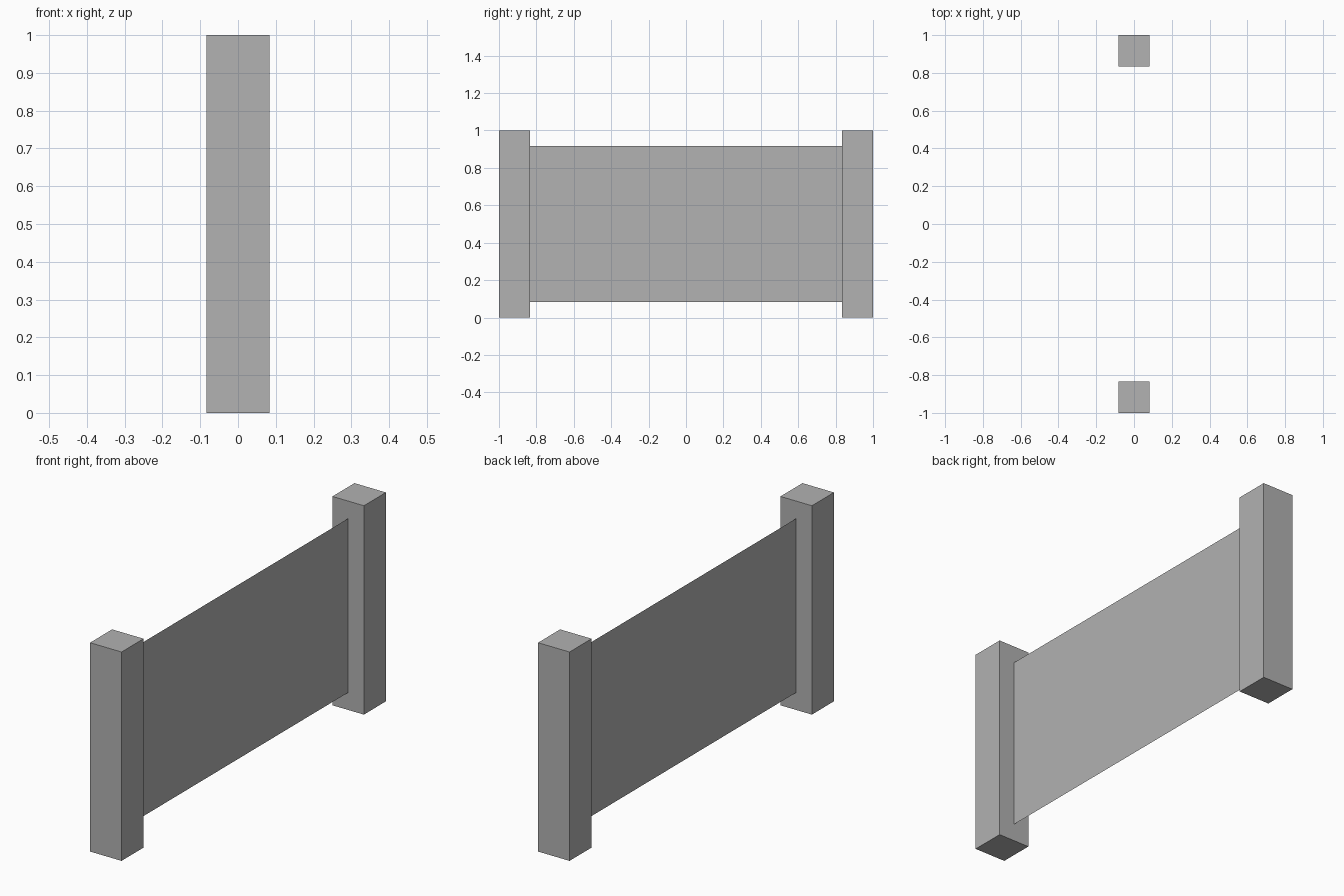
import bpy
import bmesh
from mathutils import Matrix, Vector

cube = bpy.data.objects.get("Cube")
if cube:
    bpy.data.objects.remove(cube, do_unlink=True)

POST = 1 / 6        # post width
MARGIN = POST / 2   # gap above and below the panel

grey = bpy.data.materials.new("plain grey")
grey.use_nodes = True
colour = (0.445, 0.445, 0.445, 1)
grey.diffuse_color = colour
grey.node_tree.nodes["Principled BSDF"].inputs["Base Color"].default_value = colour


def add_object(name, bm):
    mesh = bpy.data.meshes.new(name)
    bm.to_mesh(mesh)
    bm.free()
    mesh.materials.append(grey)
    obj = bpy.data.objects.new(name, mesh)
    bpy.context.collection.objects.link(obj)
    return obj


# Square end posts
for name, side in (("front_post", -1), ("back_post", 1)):
    bm = bmesh.new()
    bmesh.ops.create_cube(bm, size=1)
    bmesh.ops.scale(bm, vec=Vector((POST, POST, 1)), verts=bm.verts)
    bmesh.ops.translate(bm, vec=Vector((0, side * (1 - POST / 2), 0.5)), verts=bm.verts)
    add_object(name, bm)

# Single-sheet panel stretched between the posts' inner faces
half_length = 1 - POST
bm = bmesh.new()
corners = [(0, -half_length, MARGIN), (0, half_length, MARGIN),
           (0, half_length, 1 - MARGIN), (0, -half_length, 1 - MARGIN)]
bm.faces.new([bm.verts.new(c) for c in corners])
add_object("panel", bm)
